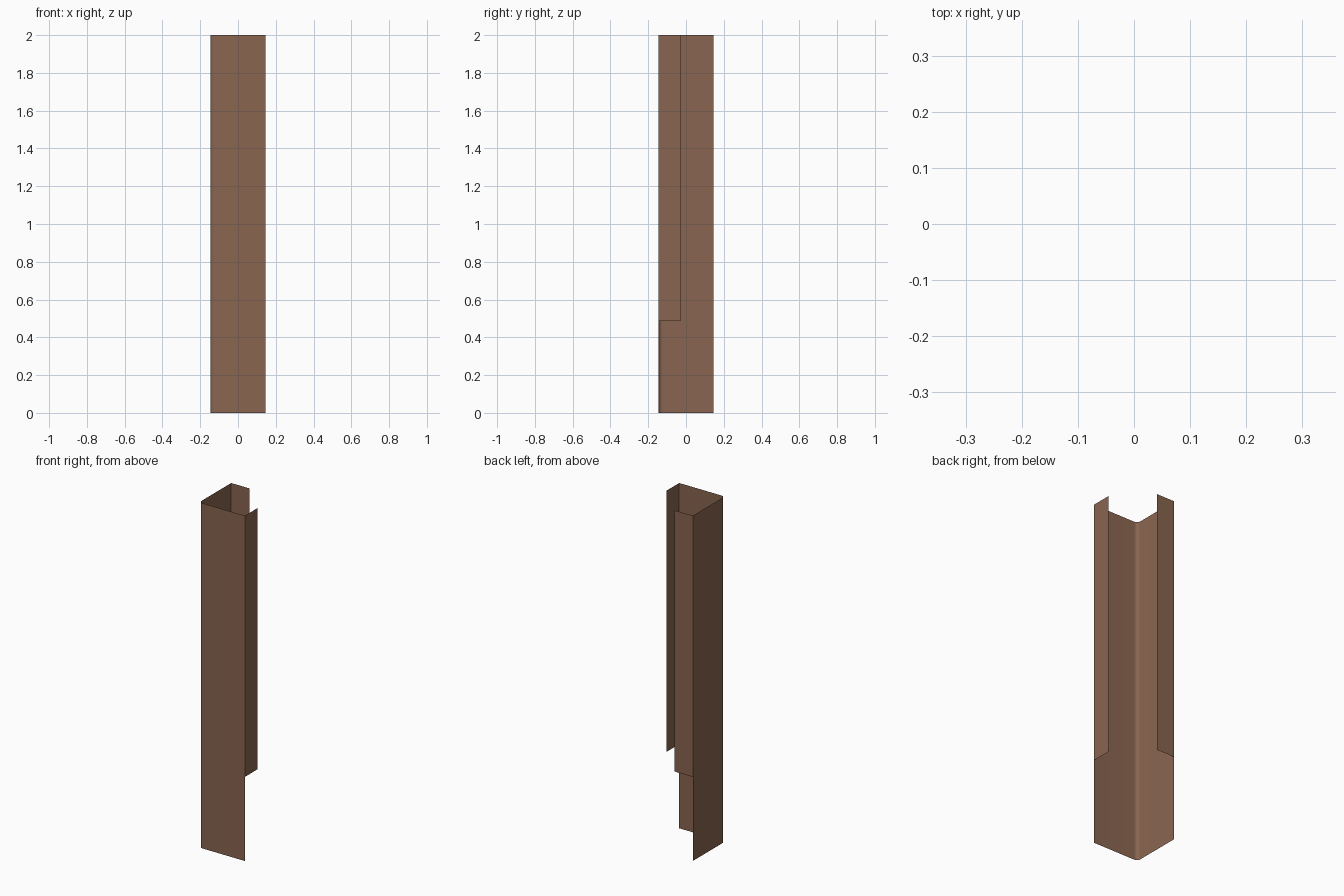
import bpy, bmesh, math

if "Cube" in bpy.data.objects:
    bpy.data.objects.remove(bpy.data.objects["Cube"])

H = 0.146       # half width of the folded sheet
R = 0.022       # bend radius of the main corner
LIP = 0.116     # width of the folded lips
LIP_Z = 0.487   # the lips start at this height
TOP = 2.0

brown = bpy.data.materials.new("brown_sheet")
brown.diffuse_color = (0.25, 0.13, 0.08, 1)
brown.use_nodes = True
brown.node_tree.nodes["Principled BSDF"].inputs["Base Color"].default_value = brown.diffuse_color


def sheet(name, path, z0, z1):
    """Extrude a plan-view path (x, y) upwards into a thin open sheet."""
    bm = bmesh.new()
    verts = [bm.verts.new((x, y, z0)) for x, y in path]
    edges = [bm.edges.new(p) for p in zip(verts, verts[1:])]
    new = bmesh.ops.extrude_edge_only(bm, edges=edges)["geom"]
    for v in new:
        if isinstance(v, bmesh.types.BMVert):
            v.co.z = z1
    # make the outside of the corner the front side
    for f in bm.faces:
        f.normal_update()
        if f.normal.dot(f.calc_center_median()) < 0:
            f.normal_flip()
    me = bpy.data.meshes.new(name)
    bm.to_mesh(me)
    bm.free()
    me.materials.append(brown)
    ob = bpy.data.objects.new(name, me)
    bpy.context.collection.objects.link(ob)
    return ob


# Front and left walls joined by a rounded bend
bend = [(-H + R - R * math.sin(a), -H + R - R * math.cos(a))
        for a in (math.pi / 2 * i / 8 for i in range(9))]
walls = sheet("corner_walls", [(H, -H)] + bend + [(-H, H)], 0, TOP)
bpy.context.view_layer.objects.active = walls
walls.select_set(True)
bpy.ops.object.shade_smooth_by_angle(angle=math.radians(30))

# Shorter lips folded back from both free edges
sheet("right_lip", [(H, -H), (H, -H + LIP)], LIP_Z, TOP)
sheet("back_lip", [(-H, H), (-H + LIP, H)], LIP_Z, TOP)
